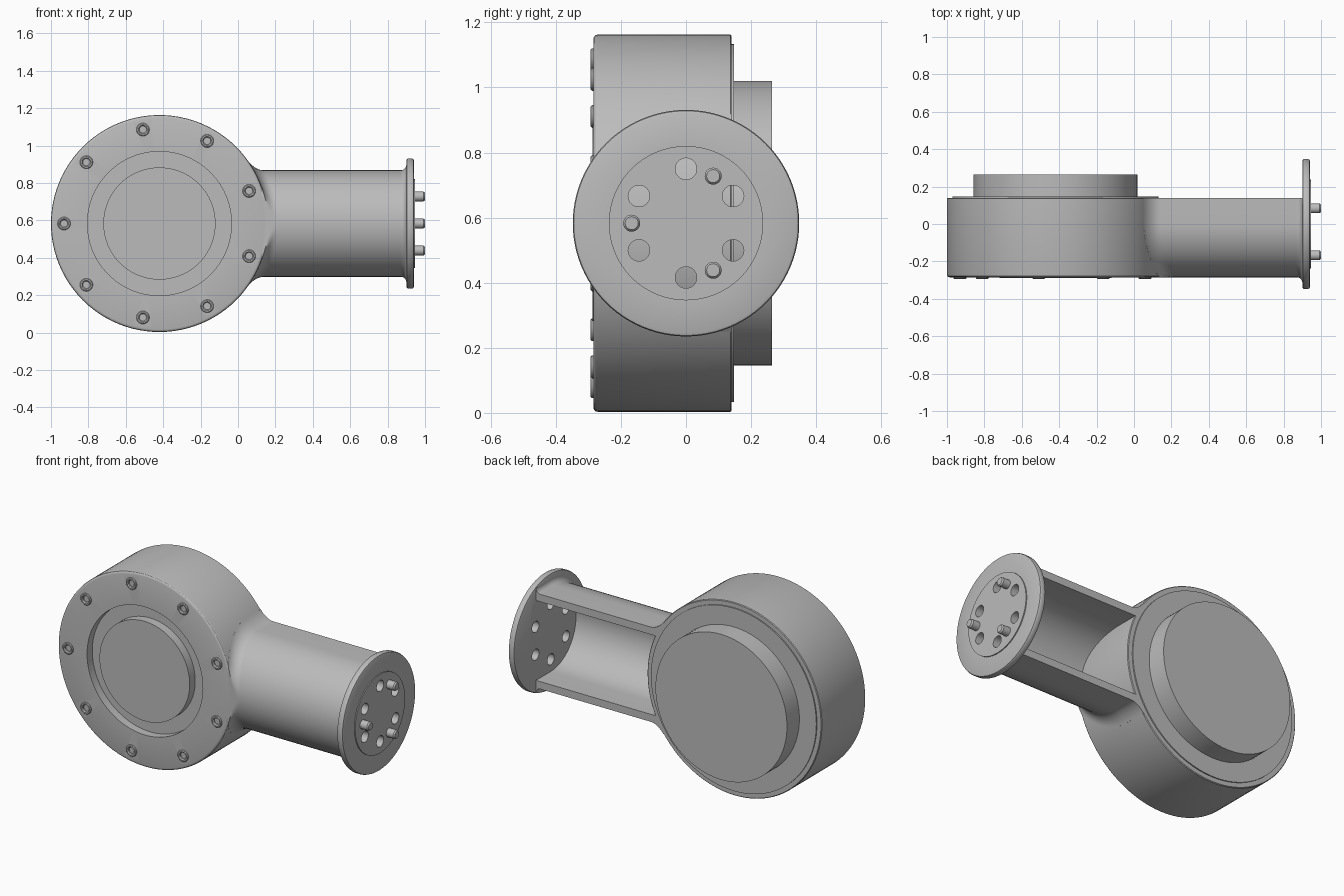
import bpy, bmesh, math

cube = bpy.data.objects.get("Cube")
if cube:
    bpy.data.objects.remove(cube, do_unlink=True)

mat = bpy.data.materials.new("machined grey")
mat.use_nodes = True
GREY = (0.5, 0.5, 0.5, 1)
mat.diffuse_color = GREY
mat.node_tree.nodes["Principled BSDF"].inputs["Base Color"].default_value = GREY

CX, CZ = -0.42, 0.583      # drum axis
DRUM_R, ARM_R = 0.58, 0.285
FRONT, BACK = -0.285, 0.14


def finish(name, bm):
    bmesh.ops.remove_doubles(bm, verts=bm.verts, dist=1e-5)
    bmesh.ops.recalc_face_normals(bm, faces=bm.faces)
    me = bpy.data.meshes.new(name)
    bm.to_mesh(me)
    bm.free()
    me.materials.append(mat)
    ob = bpy.data.objects.new(name, me)
    bpy.context.collection.objects.link(ob)
    return ob


def smooth(ob):
    bpy.ops.object.select_all(action='DESELECT')
    ob.select_set(True)
    bpy.context.view_layer.objects.active = ob
    bpy.ops.object.shade_smooth_by_angle(angle=math.radians(30))


def spin(bm, profile, axis, a, b, n):
    """Revolve (radius, height) pairs about X through (y=a, z=b) or Y through (x=a, z=b)."""
    rings = []
    for r, h in profile:
        ring = []
        for i in range(n):
            t = math.tau * i / n
            u, w = a + r * math.cos(t), b + r * math.sin(t)
            ring.append(bm.verts.new((u, h, w) if axis == 'Y' else (h, u, w)))
        rings.append(ring)
    for p, q in zip(rings, rings[1:]):
        for i in range(n):
            j = (i + 1) % n
            bm.faces.new((p[i], p[j], q[j], q[i]))
    bm.faces.new(rings[0])
    bm.faces.new(rings[-1])


def lathe(name, profile, axis, spots, n=32):
    bm = bmesh.new()
    for a, b in spots:
        spin(bm, profile, axis, a, b, n)
    return finish(name, bm)


def cut(ob, cutter):
    mod = ob.modifiers.new("holes", 'BOOLEAN')
    mod.operation = 'DIFFERENCE'
    mod.solver = 'EXACT'
    mod.object = cutter
    bpy.context.view_layer.objects.active = ob
    bpy.ops.object.modifier_apply(modifier=mod.name)
    bpy.data.objects.remove(cutter, do_unlink=True)


def circle(a, b, r, count, start):
    angles = [math.radians(start) + math.tau * i / count for i in range(count)]
    return [(a + r * math.cos(t), b + r * math.sin(t)) for t in angles]


def u_section(r, n=32):
    """U shape in (y, z): straight sides at the back, half circle at the front."""
    arc = [(-r * math.sin(math.pi * i / n), CZ + r * math.cos(math.pi * i / n))
           for i in range(n + 1)]
    return [(BACK, CZ + r)] + arc + [(BACK, CZ - r)]


def loft(name, rings):
    """Skin closed loop of rings, with flat end caps."""
    bm = bmesh.new()
    rows = [[bm.verts.new(p) for p in ring] for ring in rings]
    for p, q in zip(rows, rows[1:] + rows[:1]):
        for i in range(len(p) - 1):
            bm.faces.new((p[i], p[i + 1], q[i + 1], q[i]))
    for end in (0, -1):
        bm.faces.new([row[end] for row in rows])
    return finish(name, bm)


def fillet(name, radius, wall, sign, y_min):
    """Concave blend from the arm onto a wall, given as x = wall(z)."""
    steps = [(radius * (1 - math.cos(t)), radius * (1 - math.sin(t)))
             for t in [math.pi / 2 * i / 8 for i in range(9)]]
    steps += [(radius, -0.02), (-0.01, -0.02), (-0.01, radius)]
    rings = [[(wall(z) + sign * e, max(y, y_min), z) for y, z in u_section(ARM_R + d)]
             for d, e in steps]
    return loft(name, rings)


# Drum with a ring groove in the front face
drum = lathe("drum_housing", [
    (0.3, -0.288), (0.3, -0.235), (0.385, -0.235), (0.385, FRONT),
    (0.566, FRONT), (0.573, -0.283), (0.578, -0.278), (DRUM_R, -0.27),
    (DRUM_R, BACK - 0.004), (0.576, BACK)], 'Y', [(CX, CZ)], 96)
bolt_spots = circle(CX, CZ, 0.51, 9, 180)
cut(drum, lathe("bolt_cutter", [(0.03, -0.32), (0.03, -0.26)], 'Y', bolt_spots))
smooth(drum)

# Socket bolts around the front face
smooth(lathe("front_bolts", [
    (0.027, -0.262), (0.019, -0.265), (0.019, -0.287), (0.024, -0.293),
    (0.031, -0.293), (0.035, -0.289), (0.035, -0.28), (0.027, -0.28)],
    'Y', bolt_spots, 24))

# Stepped cap on the back
smooth(lathe("back_cap", [
    (0.55, BACK - 0.02), (0.55, 0.147), (0.4375, 0.147), (0.4375, 0.265)],
    'Y', [(CX, CZ)], 96))

# Open-backed arm
outer, inner = u_section(ARM_R), u_section(0.24)
smooth(loft("arm_channel", [[(x, y, z) for y, z in sec] for x, sec in
                            ((0.0, outer), (0.91, outer), (0.91, inner), (0.0, inner))]))


def drum_wall(z):
    return CX + math.sqrt(DRUM_R ** 2 - (z - CZ) ** 2)


smooth(fillet("drum_arm_blend", 0.05, drum_wall, 1, FRONT))
smooth(fillet("flange_arm_blend", 0.03, lambda z: 0.9, -1, -1))

# End flange with through holes
flange = lathe("end_flange", [
    (0.338, 0.9), (0.345, 0.903), (0.348, 0.91), (0.348, 0.93), (0.345, 0.937),
    (0.338, 0.94), (0.237, 0.94), (0.237, 0.946)], 'X', [(0, CZ)], 96)
cut(flange, lathe("hole_cutter", [(0.033, 0.85), (0.033, 1)], 'X',
                  circle(0, CZ, 0.167, 6, 30)))
smooth(flange)

# Locating pins
smooth(lathe("locating_pins", [
    (0.026, 0.93), (0.026, 0.992), (0.02, 1)], 'X', circle(0, CZ, 0.167, 3, 60), 24))
